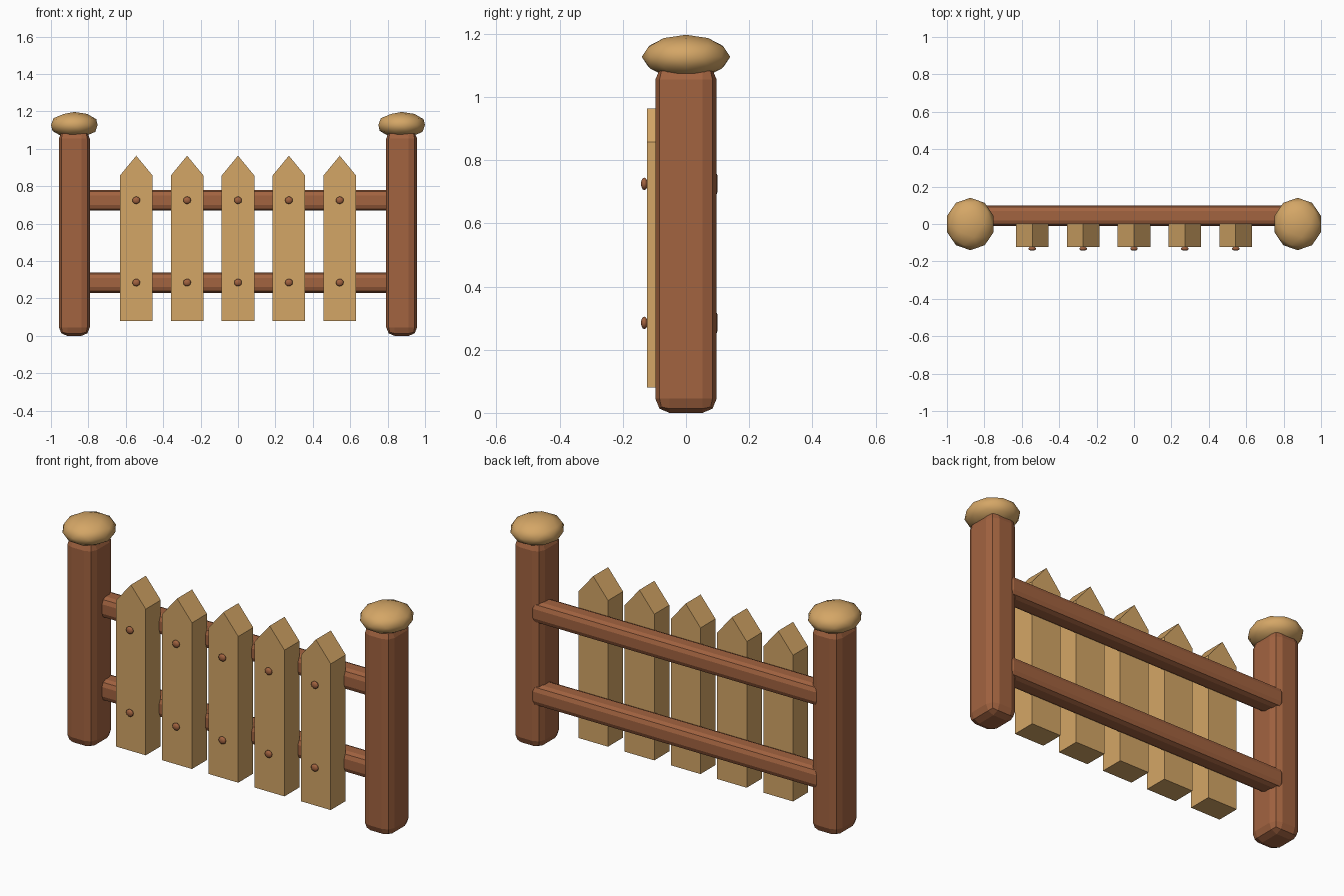
import bpy, bmesh
from mathutils import Matrix, Vector

if "Cube" in bpy.data.objects:
    bpy.data.objects.remove(bpy.data.objects["Cube"])


def material(name, rgb):
    m = bpy.data.materials.new(name)
    m.diffuse_color = (*rgb, 1)
    m.use_nodes = True
    m.node_tree.nodes["Principled BSDF"].inputs["Base Color"].default_value = m.diffuse_color
    return m


brown = material("brown wood", (0.362, 0.125, 0.051))
tan = material("tan wood", (0.658, 0.381, 0.133))


def finish(bm, name, mat, smooth=False):
    bmesh.ops.recalc_face_normals(bm, faces=bm.faces)
    for f in bm.faces:
        f.smooth = smooth
    me = bpy.data.meshes.new(name)
    bm.to_mesh(me)
    bm.free()
    me.materials.append(mat)
    ob = bpy.data.objects.new(name, me)
    bpy.context.collection.objects.link(ob)
    return ob


def beam(name, centre, size, bevel):
    """Box with rounded two-segment edges."""
    bm = bmesh.new()
    bmesh.ops.create_cube(bm, size=1, matrix=Matrix.LocRotScale(centre, None, Vector(size)))
    bmesh.ops.bevel(bm, geom=bm.edges[:], offset=bevel, segments=2, profile=0.5,
                    affect='EDGES', clamp_overlap=True)
    return finish(bm, name, brown)


def ball(name, centre, radii, mat):
    """Flattened low-poly ball."""
    bm = bmesh.new()
    bmesh.ops.create_icosphere(bm, subdivisions=2, radius=1,
                               matrix=Matrix.LocRotScale(centre, None, Vector(radii)))
    return finish(bm, name, mat, smooth=True)


def picket(name, x):
    """Pointed board, pushed back from its front outline."""
    w, y0, y1 = 0.0875, -0.123, 0.003
    outline = [(-w, 0.08), (w, 0.08), (w, 0.857), (0, 0.963), (-w, 0.857)]
    bm = bmesh.new()
    face = bm.faces.new([bm.verts.new((x + px, y0, pz)) for px, pz in outline])
    ext = bmesh.ops.extrude_face_region(bm, geom=[face])
    moved = [v for v in ext["geom"] if isinstance(v, bmesh.types.BMVert)]
    bmesh.ops.translate(bm, verts=moved, vec=(0, y1 - y0, 0))
    # keep the front face that extrusion may drop
    if not any(all(abs(v.co.y - y0) < 1e-5 for v in f.verts) for f in bm.faces):
        bmesh.ops.holes_fill(bm, edges=[e for e in bm.edges if e.is_boundary], sides=0)
    return finish(bm, name, tan)


# Posts with their caps
for side, x in (("left", -0.875), ("right", 0.875)):
    beam(f"{side}_post", (x, 0, 0.55), (0.165, 0.194, 1.1), 0.045)
    ball(f"{side}_post_cap", (x, 0, 1.127), (0.131, 0.14, 0.07), tan)

# Rails between the posts
for level, z in (("lower", 0.285), ("upper", 0.725)):
    beam(f"{level}_rail", (0, 0.045, z), (1.71, 0.11, 0.11), 0.03)

# Pickets with two nails each
for i in range(5):
    x = (i - 2) * 0.272
    picket(f"picket_{i + 1}", x)
    for level, z in (("lower", 0.285), ("upper", 0.725)):
        ball(f"{level}_nail_{i + 1}", (x, -0.132, z), (0.021, 0.011, 0.02), brown)
